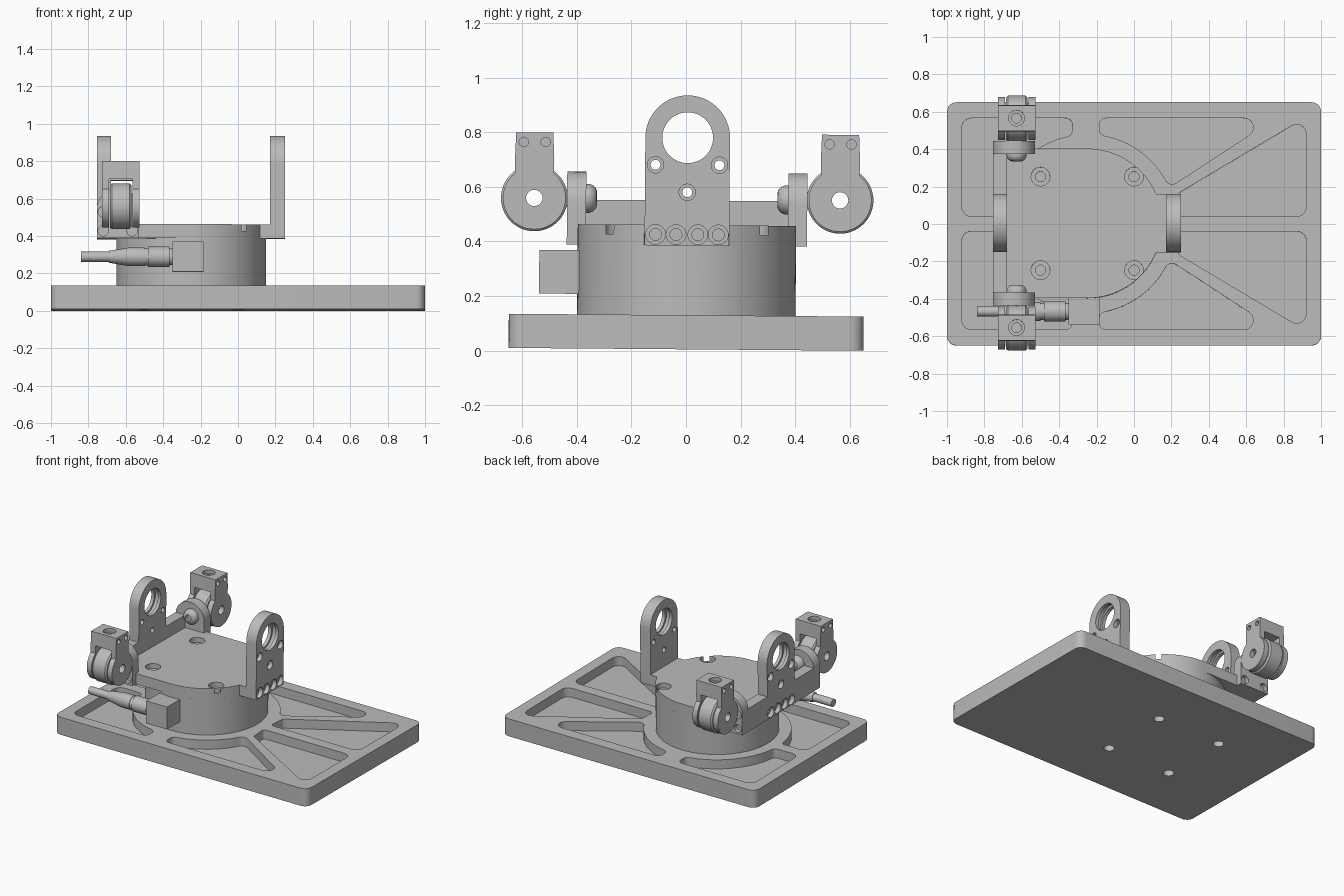
import bpy, bmesh
from math import sin, cos, tan, atan2, pi, radians
from mathutils import Vector, Matrix

cube = bpy.data.objects.get("Cube")
if cube:
    bpy.data.objects.remove(cube, do_unlink=True)

metal = bpy.data.materials.new("machined_grey")
metal.use_nodes = True
GREY = (0.5, 0.5, 0.5, 1)
metal.diffuse_color = GREY
for node in metal.node_tree.nodes:
    if node.type == 'BSDF_PRINCIPLED':
        node.inputs["Base Color"].default_value = GREY

parts = []


def place(axis, u, v, w):
    return {'x': (w, u, v), 'y': (u, w, v), 'z': (u, v, w)}[axis]


def finish(name, bm, keep):
    bmesh.ops.recalc_face_normals(bm, faces=bm.faces)
    mesh = bpy.data.meshes.new(name)
    bm.to_mesh(mesh)
    bm.free()
    mesh.materials.append(metal)
    obj = bpy.data.objects.new(name, mesh)
    bpy.context.scene.collection.objects.link(obj)
    if keep:
        parts.append(obj)
    else:
        obj.hide_render = True
    return obj


def loft(name, rings, keep):
    bm = bmesh.new()
    loops = [[bm.verts.new(p) for p in ring] for ring in rings]
    n = len(loops[0])
    for a, b in zip(loops, loops[1:]):
        for i in range(n):
            j = (i + 1) % n
            bm.faces.new((a[i], a[j], b[j], b[i]))
    bm.faces.new(loops[0])
    bm.faces.new(loops[-1])
    return finish(name, bm, keep)


def prism(name, axis, outline, lo, hi, keep=True):
    return loft(name, [[place(axis, p[0], p[1], w) for p in outline] for w in (lo, hi)], keep)


def turn(name, axis, u, v, stations, keep=True, n=48):
    rings = [[place(axis, u + r * cos(2 * pi * i / n), v + r * sin(2 * pi * i / n), w)
              for i in range(n)] for w, r in stations]
    return loft(name, rings, keep)


def hole(axis, u, v, stations):
    return turn("cutter", axis, u, v, stations, keep=False, n=32)


def rect(u0, u1, v0, v1):
    return [(u0, v0), (u1, v0), (u1, v1), (u0, v1)]


def arc(u, v, r, start, end, n):
    angles = [radians(start + (end - start) * i / n) for i in range(n + 1)]
    return [(u + r * cos(a), v + r * sin(a)) for a in angles]


def rounded(points, n=6):
    """Fillet every (x, y, radius) corner; plain (x, y) points stay sharp."""
    out = []
    for i, p in enumerate(points):
        if len(p) == 2:
            out.append(p)
            continue
        c = Vector(p[:2])
        a = (Vector(points[i - 1][:2]) - c).normalized()
        b = (Vector(points[(i + 1) % len(points)][:2]) - c).normalized()
        half, r = a.angle(b) / 2, p[2]
        mid = c + (a + b).normalized() * (r / sin(half))
        s, e = c + a * (r / tan(half)) - mid, c + b * (r / tan(half)) - mid
        a0 = atan2(s.y, s.x)
        sweep = (atan2(e.y, e.x) - a0 + pi) % (2 * pi) - pi
        out += [(mid.x + r * cos(a0 + sweep * k / n), mid.y + r * sin(a0 + sweep * k / n))
                for k in range(n + 1)]
    return out


def cut(obj, cutters):
    for c in cutters:
        mod = obj.modifiers.new("cut", 'BOOLEAN')
        mod.operation, mod.solver, mod.object = 'DIFFERENCE', 'EXACT', c
    deps = bpy.context.evaluated_depsgraph_get()
    mesh = bpy.data.meshes.new_from_object(obj.evaluated_get(deps))
    obj.modifiers.clear()
    obj.data = mesh
    for c in cutters:
        bpy.data.objects.remove(c, do_unlink=True)


CX = -0.25                 # turntable axis
SCREWS = [(x, y) for x in (-0.5, 0) for y in (-0.25, 0.25)]

# Base plate with lightening pockets around the turntable
base = prism("base_plate", 'z', rounded([p + (0.05,) for p in rect(-1, 1, -0.65, 0.65)]), 0, 0.125)
pockets = [
    rounded([(0.23, 0.04, 0.02), (0.92, 0.04, 0.05), (0.92, 0.57, 0.05), (0.24, 0.165, 0.02)]),
    rounded([(-0.185, 0.565, 0.036), (-0.185, 0.477, 0.036)] + arc(CX, 0, 0.48, 73, 32, 8)
            + [(0.19, 0.195, 0.04), (0.756, 0.565, 0.05)]),
    rounded([(-0.92, 0.565, 0.05), (-0.92, 0.04, 0.05), (-0.73, 0.04, 0.03)]
            + arc(CX, 0, 0.48, 165, 110, 10) + [(-0.33, 0.473, 0.036), (-0.33, 0.565, 0.036)]),
]
cutters = [prism("cutter", 'z', [(x, s * y) for x, y in p], 0.06, 0.2, keep=False)
           for p in pockets for s in (1, -1)]
cutters += [hole('z', x, y, [(-0.05, 0.035), (0.05, 0.035)]) for x, y in SCREWS]
cut(base, cutters)

# Turntable drum and top plate
turn("turntable_drum", 'z', CX, 0, [(0.12, 0.4), (0.38, 0.4)], n=96)
side = [(0.17, -0.155), (0.17, 0.155)] + arc(CX, 0, 0.4, 23, 90, 16)
outline = side + [(-0.68, 0.4), (-0.68, -0.4)] + arc(CX, 0, 0.4, -90, -23, 16)
top = prism("top_plate", 'z', outline, 0.38, 0.455)
cut(top, [hole('z', x, y, [(0.5, 0.05), (0.42, 0.05), (0.42, 0.027), (0.39, 0.027)])
          for x, y in SCREWS])


# Bearing uprights; the left one has low shoulders reaching the roller lugs
def upright(name, inner, outer, shoulders):
    half = [(0.155, 0.545), (0.37, 0.545), (0.37, 0.38)] if shoulders else [(0.155, 0.38)]
    pts = [(-y, z) for y, z in reversed(half)] + half
    profile = pts[len(half):][::-1] + arc(0, 0.775, 0.155, 0, 180, 32) + pts[:len(half)][::-1]
    obj = prism(name, 'x', profile, inner, outer)
    d = 1 if outer > inner else -1
    mid = (inner + outer) / 2
    bore = [(inner - d * 0.05, 0.093), (mid - d * 0.015, 0.093), (mid - d * 0.015, 0.108),
            (mid + d * 0.015, 0.108), (mid + d * 0.015, 0.093), (outer + d * 0.05, 0.093)]
    step = outer - d * 0.03

    def bolt(y, z, r, end):
        return hole('x', y, z, [(outer + d * 0.05, r), (step, r), (step, r * 0.6), (end, r * 0.6)])
    tools = [turn("cutter", 'x', 0, 0.775, bore, keep=False)]
    tools += [bolt(y, 0.42, 0.036, inner + d * 0.01) for y in (-0.115, -0.04, 0.04, 0.115)]
    tools += [bolt(y, z, 0.03, inner - d * 0.05) for y, z in ((-0.117, 0.675), (0.117, 0.675), (0, 0.575))]
    cut(obj, tools)


upright("right_upright", 0.17, 0.25, False)
upright("left_upright", -0.68, -0.755, True)

# Roller stations, front and back
RX, RY, RZ = -0.628, 0.56, 0.55
for s, end in ((-1, "front"), (1, "back")):
    # Lug with rounded top, and its button-head bolt
    lug = prism(end + "_lug", 'y', [(-0.755, 0.38), (-0.53, 0.38)]
                + arc(-0.6425, 0.535, 0.1125, 0, 180, 24), s * 0.37, s * 0.44)
    cut(lug, [hole('y', x, z, [(s * 0.5, 0.028), (s * 0.41, 0.028)])
              for x, z in ((-0.72, 0.42), (-0.565, 0.42), (-0.72, 0.52))])
    bolt = [(0.35, 0.022), (0.33, 0.022), (0.333, 0.035), (0.345, 0.048), (0.358, 0.053),
            (0.37, 0.053), (0.37, 0.03), (0.45, 0.03)]
    turn(end + "_bolt", 'y', RX, RZ, [(s * y, r) for y, r in bolt])

    # Fork that straddles the wheel
    yc = s * RY
    shape = ([(yc + 0.068, 0.79), (yc - 0.068, 0.79), (yc - 0.072, 0.69)]
             + arc(yc, RZ, 0.115, 128, 412, 40) + [(yc + 0.072, 0.69)])
    fork = prism(end + "_fork", 'x', shape, -0.727, -0.527)
    tools = [prism("cutter", 'x', rect(yc - 0.2, yc + 0.2, 0.4, 0.695), -0.69, -0.563, keep=False),
             hole('x', yc, RZ, [(-0.8, 0.03), (-0.4, 0.03)]),
             hole('z', RX, yc, [(0.85, 0.042), (0.765, 0.042), (0.765, 0.026), (0.72, 0.026)])]
    for y in (yc - 0.04, yc + 0.04):
        tools += [hole('x', y, 0.755, [(a, 0.017), (b, 0.017)])
                  for a, b in ((-0.8, -0.7), (-0.555, -0.45))]
    cut(fork, tools)

    # Wheel with softened rims
    wheel = turn(end + "_wheel", 'x', yc, RZ, [(-0.684, 0.112), (-0.674, 0.122),
                                               (-0.58, 0.122), (-0.57, 0.112)], n=64)
    cut(wheel, [hole('x', yc, RZ, [(-0.8, 0.03), (-0.4, 0.03)])])

# Cable outlet block, plug, strain relief and cable
prism("outlet_block", 'z', rect(-0.35, -0.185, -0.54, -0.33), 0.2, 0.36)
turn("cable_plug", 'x', -0.47, 0.28,
     [(-0.34, 0.045), (-0.365, 0.045), (-0.365, 0.054), (-0.48, 0.054), (-0.48, 0.046),
      (-0.5, 0.046), (-0.5, 0.05), (-0.58, 0.05), (-0.69, 0.032), (-0.69, 0.027), (-0.84, 0.027)], n=32)

# The whole assembly leans very slightly backwards
tilt = Matrix.Translation((0, 0, 0.005)) @ Matrix.Rotation(-0.008, 4, 'X')
bpy.ops.object.select_all(action='DESELECT')
for obj in parts:
    obj.matrix_world = tilt
    obj.select_set(True)
bpy.context.view_layer.objects.active = parts[0]
bpy.ops.object.shade_smooth_by_angle(angle=radians(30))
